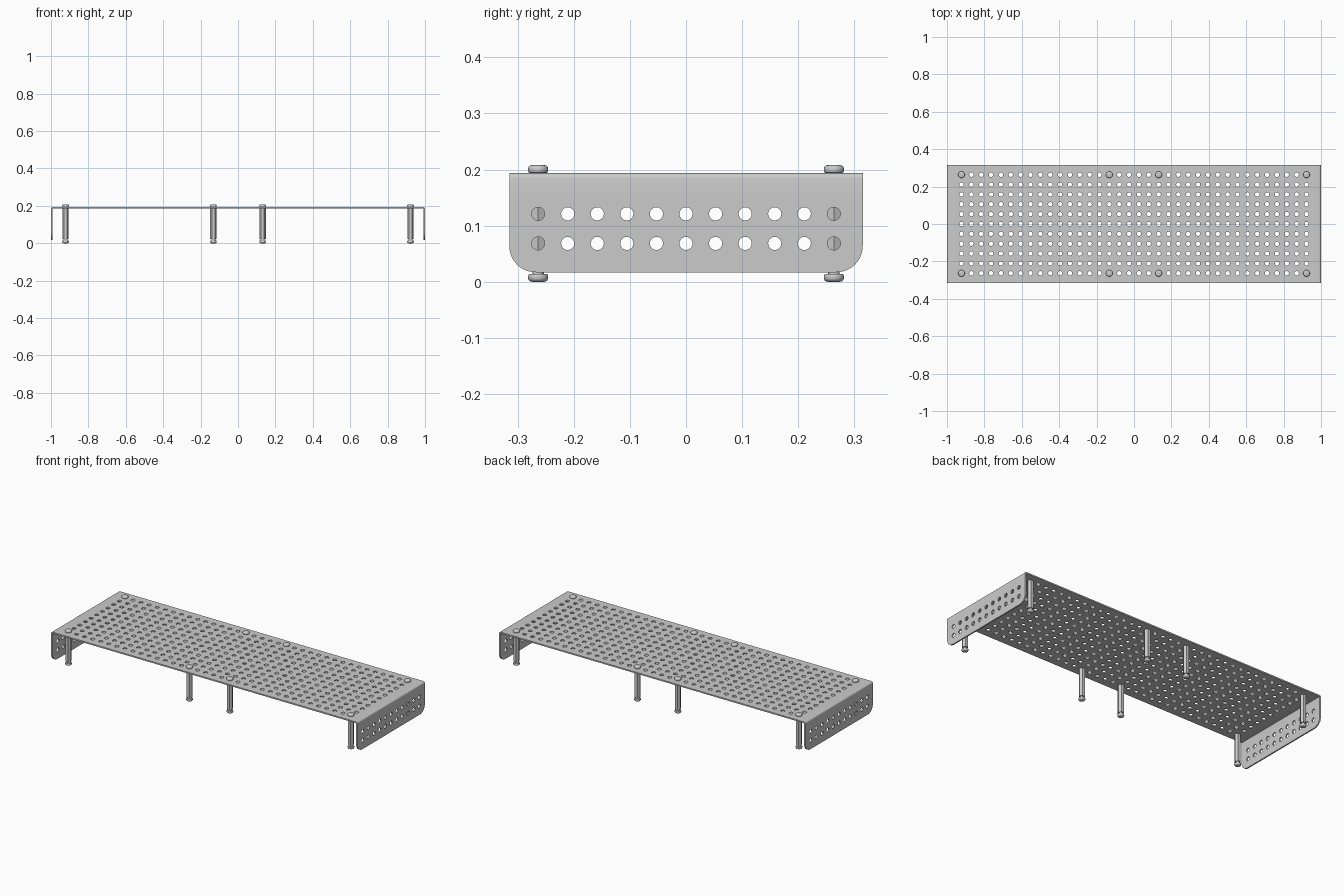
import bpy, bmesh, math
from mathutils import Vector

if "Cube" in bpy.data.objects:
    bpy.data.objects.remove(bpy.data.objects["Cube"])

P = 0.0527            # hole pitch
W = 0.315             # half depth of the tray
TOP = 0.194           # top face height
BOT = 0.017           # lower edge of the end flanges
T = 0.008             # sheet thickness
R = 0.010             # outer bend radius
CORNER = 0.047        # flange corner radius
HOLE = 0.0118
FLAT = 1 - R
ARC = R * math.pi / 2
END = FLAT + ARC + (TOP - R - BOT)
HEIGHT = TOP + 0.014


def finish(obj, angle=32):
    bpy.ops.object.select_all(action='DESELECT')
    bpy.context.view_layer.objects.active = obj
    obj.select_set(True)
    for m in list(obj.modifiers):
        bpy.ops.object.modifier_apply(modifier=m.name)
    bpy.ops.object.shade_smooth_by_angle(angle=math.radians(angle))


def new_object(name, mesh, loc=(0, 0, 0)):
    obj = bpy.data.objects.new(name, mesh)
    obj.location = loc
    bpy.context.collection.objects.link(obj)
    return obj


def fold(u):
    """Unrolled length to (x, z) on the bent sheet."""
    s, a = math.copysign(1, u), abs(u)
    if a <= FLAT:
        return u, TOP
    if a <= FLAT + ARC:
        t = (a - FLAT) / R
        return s * (FLAT + R * math.sin(t)), TOP - R + R * math.cos(t)
    return s, TOP - R - (a - FLAT - ARC)


# Unrolled perforated sheet
def flange(z):
    return FLAT + ARC + TOP - R - z


half = [i * P for i in range(1, 19)] + [FLAT + ARC * k / 4 for k in range(5)]
half += [flange(0.0947 + P), flange(0.0947), flange(0.0947 - P), END]
us = [-u for u in reversed(half)] + [0] + half
vs = [-W] + [(j - 5.5) * P for j in range(12)] + [W]

bm = bmesh.new()
grid = [[bm.verts.new((u, v, 0)) for v in vs] for u in us]
for i in range(len(us) - 1):
    for j in range(len(vs) - 1):
        c = [grid[i][j], grid[i + 1][j], grid[i + 1][j + 1], grid[i][j + 1]]
        is_hole = (abs(us[i + 1] - us[i] - P) < 1e-4
                   and abs(vs[j + 1] - vs[j] - P) < 1e-4)
        if not is_hole:
            bm.faces.new(c)
            continue
        cu, cv = (us[i] + us[i + 1]) / 2, (vs[j] + vs[j + 1]) / 2
        ring = []
        for k in range(16):
            a = math.radians(-135 + 22.5 * k)
            ring.append(bm.verts.new((cu + HOLE * math.cos(a), cv + HOLE * math.sin(a), 0)))
        for q in range(4):
            arc = [ring[(4 * q + k) % 16] for k in range(4, -1, -1)]
            bm.faces.new([c[q], c[(q + 1) % 4]] + arc)

# Round the flange corners
eu, ev = END - CORNER, W - CORNER
rim = []
for e in bm.edges:
    m = (e.verts[0].co + e.verts[1].co) / 2
    on_end = abs(m.x) > END - 1e-5 and abs(m.y) > ev - P
    on_side = abs(m.y) > W - 1e-5 and abs(m.x) > eu - P
    if e.is_boundary and (on_end or on_side):
        rim.append(e)
bmesh.ops.bisect_edges(bm, edges=rim, cuts=6)
for v in bm.verts:
    on_rim = abs(v.co.x) > END - 1e-5 or abs(v.co.y) > W - 1e-5
    d = Vector((abs(v.co.x) - eu, abs(v.co.y) - ev))
    if on_rim and d.x > 0 and d.y > 0:
        d = d.normalized() * CORNER
        v.co.x = math.copysign(eu + d.x, v.co.x)
        v.co.y = math.copysign(ev + d.y, v.co.y)

# Bend the ends down and thicken
for v in bm.verts:
    v.co.x, v.co.z = fold(v.co.x)
mesh = bpy.data.meshes.new("perforated_tray")
bm.to_mesh(mesh)
bm.free()
tray = new_object("perforated_tray", mesh)
sol = tray.modifiers.new("thickness", 'SOLIDIFY')
sol.thickness = T
sol.offset = -1
sol.use_even_offset = True
finish(tray)


def lathe(name, profile, n):
    """Solid of revolution from (radius, z) points, capped at both ends."""
    b = bmesh.new()
    rings = [[b.verts.new((r * math.cos(2 * math.pi * k / n),
                           r * math.sin(2 * math.pi * k / n), z)) for k in range(n)]
             for r, z in profile]
    for lo, hi in zip(rings, rings[1:]):
        for k in range(n):
            b.faces.new((lo[k], lo[(k + 1) % n], hi[(k + 1) % n], hi[k]))
    b.faces.new(rings[0][::-1])
    b.faces.new(rings[-1])
    bmesh.ops.recalc_face_normals(b, faces=b.faces)
    me = bpy.data.meshes.new(name)
    b.to_mesh(me)
    b.free()
    return me


# Hexagonal standoffs with a button screw at each end
screw = [(0.011, 0), (0.0145, 0.001), (0.0168, 0.003), (0.018, 0.006), (0.018, 0.011),
         (0.0165, 0.0135), (0.0145, 0.014), (0.0105, 0.014), (0.0105, 0.028)]
hex_mesh = lathe("standoff", [(0.017, 0.022), (0.017, TOP - T)], 6)
low_mesh = lathe("lower_screw", screw, 24)
top_mesh = lathe("upper_screw", [(r, HEIGHT - z) for r, z in reversed(screw)], 24)
first = True
for x in (-17.5 * P, -2.5 * P, 2.5 * P, 17.5 * P):
    for y in (-5 * P, 5 * P):
        parts = [new_object(me.name, me, (x, y, 0)) for me in (hex_mesh, low_mesh, top_mesh)]
        if first:
            for o in parts[1:]:
                finish(o, 40)
            first = False
